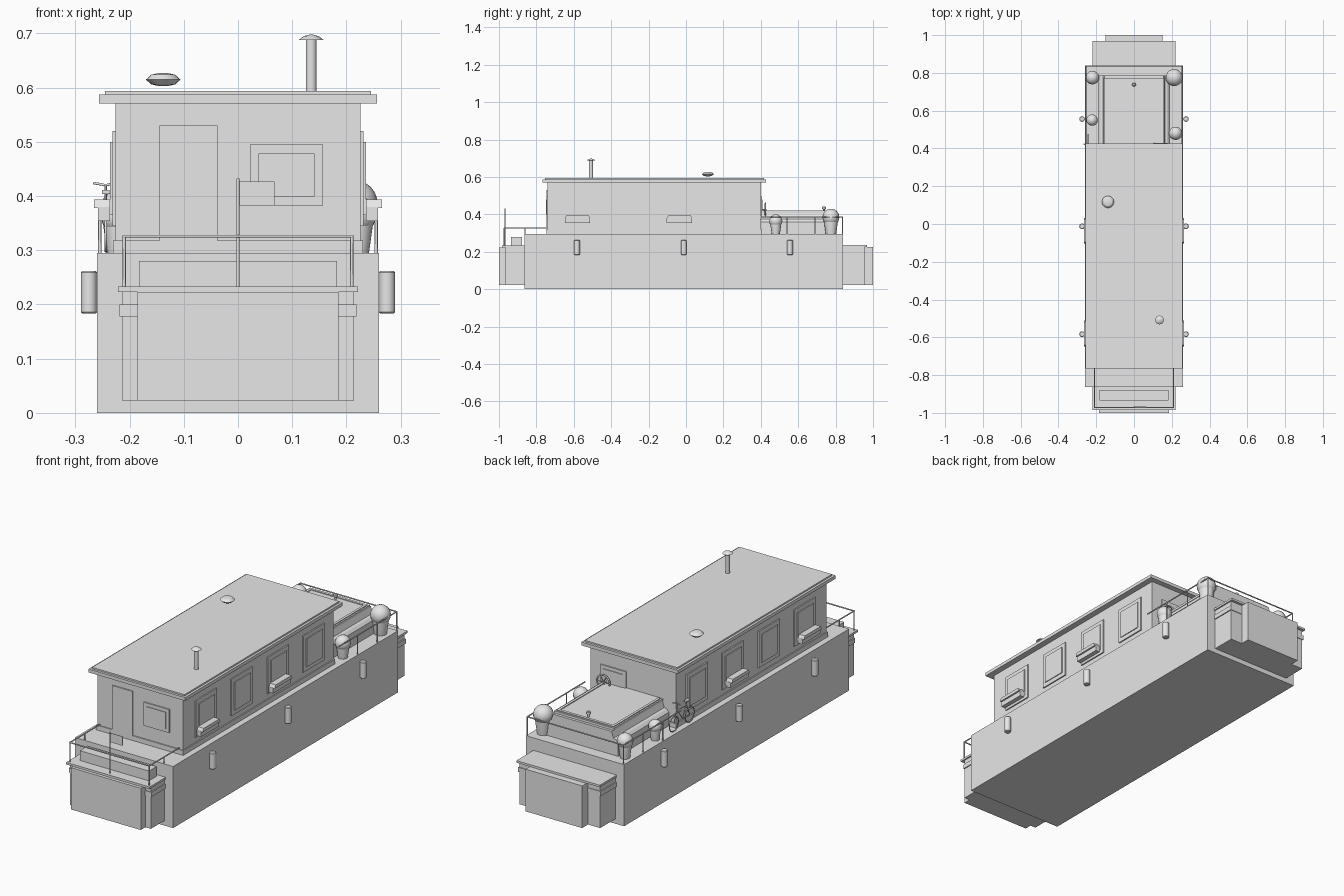
import bpy, bmesh, math
from mathutils import Vector

if "Cube" in bpy.data.objects:
    bpy.data.objects.remove(bpy.data.objects["Cube"])

grey = bpy.data.materials.new("plain_grey")
grey.diffuse_color = (0.8, 0.8, 0.8, 1)
grey.use_nodes = True
grey.node_tree.nodes["Principled BSDF"].inputs["Base Color"].default_value = grey.diffuse_color


def finish(name, bm, smooth=False):
    bmesh.ops.recalc_face_normals(bm, faces=bm.faces)
    me = bpy.data.meshes.new(name)
    bm.to_mesh(me)
    bm.free()
    me.materials.append(grey)
    ob = bpy.data.objects.new(name, me)
    bpy.context.collection.objects.link(ob)
    if smooth:
        bpy.ops.object.select_all(action='DESELECT')
        ob.select_set(True)
        bpy.context.view_layer.objects.active = ob
        bpy.ops.object.shade_smooth_by_angle()
    return ob


def box(name, x0, x1, y0, y1, z0, z1):
    bm = bmesh.new()
    bmesh.ops.create_cube(bm, size=1)
    for v in bm.verts:
        v.co = ((x0 + x1) / 2 + v.co.x * (x1 - x0),
                (y0 + y1) / 2 + v.co.y * (y1 - y0),
                (z0 + z1) / 2 + v.co.z * (z1 - z0))
    return finish(name, bm)


def prism(name, profile, axis, a, b):
    """Extrude a closed profile along x or y (profile = other two axes)."""
    bm = bmesh.new()
    put = (lambda p, t: (t, p[0], p[1])) if axis == 'x' else (lambda p, t: (p[0], t, p[1]))
    f = bm.faces.new([bm.verts.new(put(p, a)) for p in profile])
    ext = bmesh.ops.extrude_face_region(bm, geom=[f])["geom"]
    for v in ext:
        if isinstance(v, bmesh.types.BMVert):
            v.co[0 if axis == 'x' else 1] = b
    return finish(name, bm)


def lathe(name, x, y, profile, n=20):
    """Revolve (radius, z) points around a vertical axis."""
    bm = bmesh.new()
    rings = []
    for r, z in profile:
        rings.append([bm.verts.new((x + r * math.cos(2 * math.pi * i / n),
                                    y + r * math.sin(2 * math.pi * i / n), z)) for i in range(n)])
    for lo, hi in zip(rings, rings[1:]):
        for i in range(n):
            j = (i + 1) % n
            bm.faces.new((lo[i], lo[j], hi[j], hi[i]))
    bm.faces.new(rings[0])
    bm.faces.new(rings[-1])
    return finish(name, bm, True)


def tube(name, points, r=0.003, closed=False):
    cu = bpy.data.curves.new(name, 'CURVE')
    cu.dimensions = '3D'
    cu.bevel_depth = r
    cu.bevel_resolution = 1
    cu.use_fill_caps = True
    sp = cu.splines.new('POLY')
    sp.points.add(len(points) - 1)
    for p, c in zip(sp.points, points):
        p.co = (*c, 1)
    sp.use_cyclic_u = closed
    cu.materials.append(grey)
    ob = bpy.data.objects.new(name, cu)
    bpy.context.collection.objects.link(ob)


def ring(name, c, r, u, v, thick):
    u, v, c = Vector(u), Vector(v), Vector(c)
    steps = [2 * math.pi * i / 20 for i in range(20)]
    tube(name, [c + r * (math.cos(t) * u + math.sin(t) * v) for t in steps], thick, True)


# hull with bow and stern buoyancy boxes
box("hull", -.26, .26, -.863, .84, 0, .295)
box("bow_box", -.214, .214, -.965, -.863, .023, .223)
box("bow_panel", -.185, .185, -1, -.965, .023, .223)
box("bow_trim", -.219, .219, -.968, -.863, .178, .2)
box("bow_deck", -.221, .221, -.985, -.863, .223, .233)
box("bow_locker", -.183, .183, -.935, -.878, .233, .28)
box("stern_box", -.214, .214, .84, .955, .023, .225)
box("stern_panel", -.15, .15, .955, 1, .023, .225)
box("stern_trim", -.219, .219, .84, .958, .178, .2)
box("stern_deck", -.221, .221, .84, .968, .225, .235)

# cabin and roof
box("cabin", -.226, .226, -.74, .4, .295, .575)
box("cabin_skirting", -.231, .231, -.745, .405, .295, .318)
box("roof", -.256, .256, -.766, .427, .571, .587)
box("roof_sheet", -.245, .245, -.755, .416, .587, .594)

# front door, front and rear windows
box("front_door", -.145, -.038, -.746, -.74, .3, .53)
for name, y, s, x0, x1 in (("front", -.74, -1, .022, .157), ("rear", .4, 1, .035, .17)):
    for part, m, d in (("frame", 0, .006), ("pane", .016, .009)):
        ya, yb = sorted((y, y + s * d))
        box(f"{name}_window_{part}", x0 + m, x1 - m, ya, yb, .383 + m, .495 - m)

for s in (-1, 1):
    side = "left" if s < 0 else "right"

    def side_box(name, a, b, y0, y1, z0, z1):
        xa, xb = sorted((s * a, s * b))
        box(f"{side}_{name}", xa, xb, y0, y1, z0, z1)

    # side windows: frame, sill and pane
    for yc in (-.57, -.3, -.025, .245):
        side_box("window_frame", .226, .232, yc - .08, yc + .08, .345, .52)
        side_box("window_pane", .232, .236, yc - .06, yc + .06, .365, .5)
    # flower boxes with tapered planting
    for yc in (-.58, -.035):
        side_box("flower_box", .236, .258, yc - .068, yc + .068, .354, .38)
        prism(f"{side}_flower_box_top", [(yc - .068, .378), (yc + .068, .378),
              (yc + .06, .394), (yc - .06, .394)], 'x', s * .236, s * .266)
    # hull fenders
    for yc in (-.583, -.012, .556):
        lathe(f"{side}_fender", s * .275, yc, [(.012, .183), (.015, .186), (.015, .259), (.012, .262)], 16)
    # bow rail
    tube(f"{side}_bow_rail", [(s * .21, -.745, .326), (s * .21, -.972, .326)])
    for y in (-.86, -.972):
        tube(f"{side}_bow_post", [(s * .21, y, .233), (s * .21, y, .326)])
    # stern rail
    tube(f"{side}_stern_rail", [(s * .255, .4, .386), (s * .255, .837, .386)])
    for y in (.54, .69, .837):
        tube(f"{side}_stern_post", [(s * .255, y, .295), (s * .255, y, .386)])
tube("bow_front_rail", [(-.213, -.972, .326), (.213, -.972, .326)])
tube("stern_back_rail", [(-.255, .837, .386), (.255, .837, .386)])

# flag at the bow
tube("flag_pole", [(0, -.968, .233), (0, -.968, .432)])
box("flag", 0, .067, -.969, -.967, .383, .427)

# chimney and roof vent
lathe("chimney", .135, -.508, [(.01, .59), (.01, .69)])
lathe("chimney_cap", .135, -.508, [(.023, .688), (.014, .695), (.003, .698)])
lathe("roof_vent", -.138, .117, [(.008, .603), (.022, .606), (.032, .615), (.022, .624), (.008, .627)])

# stepped aft hatch with lid and knob
half = [(.19, .295), (.19, .36), (.178, .372), (.165, .375), (.155, .405)]
prism("aft_hatch", half + [(-x, z) for x, z in reversed(half)], 'y', .4, .785)
box("hatch_lid", -.158, .158, .4, .772, .405, .416)
for s in (-1, 1):
    box("hatch_strip", s * .145 - .006, s * .145 + .006, .41, .765, .416, .42)
box("hatch_end_strip", -.15, .15, .752, .765, .416, .42)
lathe("hatch_knob", 0, .738, [(.005, .416), (.005, .426), (.01, .43), (.01, .44), (.006, .443)])

# potted bushes around the aft deck
for x, y, r, top in ((.213, .775, .045, .43), (-.22, .775, .036, .41),
                     (-.222, .55, .03, .39), (.22, .48, .035, .4)):
    zc = top - r
    pot = zc - r * .55
    lathe("plant_pot", x, y, [(r * .62, .295), (r * .82, pot), (r * .82, pot + .006)], 16)
    bm = bmesh.new()
    bmesh.ops.create_uvsphere(bm, u_segments=20, v_segments=12, radius=r)
    bmesh.ops.translate(bm, verts=bm.verts, vec=(x, y, zc))
    finish("bush", bm, True)

# steering wheel on the rear wall
wc = Vector((.14, .425, .425))
ring("steering_wheel", wc, .034, (1, 0, 0), (0, 0, 1), .004)
for k in range(3):
    d = Vector((math.cos(k * math.pi / 3), 0, math.sin(k * math.pi / 3))) * .04
    tube("wheel_spoke", [wc - d, wc + d], .0018)
tube("wheel_shaft", [(.14, .4, .425), (.14, .43, .425)], .005)

# bicycle on the left walkway
bx = -.244
for y in (.32, .44):
    ring("bicycle_tyre", (bx, y, .333), .035, (0, 1, 0), (0, 0, 1), .0025)
for path in ([(.32, .333), (.345, .385), (.415, .39), (.375, .335), (.32, .333)],
             [(.375, .335), (.34, .405)], [(.44, .333), (.41, .42)]):
    tube("bicycle_frame", [(bx, y, z) for y, z in path], .0025)
tube("bicycle_handlebar", [(bx - .022, .425, .424), (bx, .41, .42), (bx + .018, .425, .424)], .0025)
box("bicycle_saddle", bx - .007, bx + .007, .325, .355, .404, .411)
